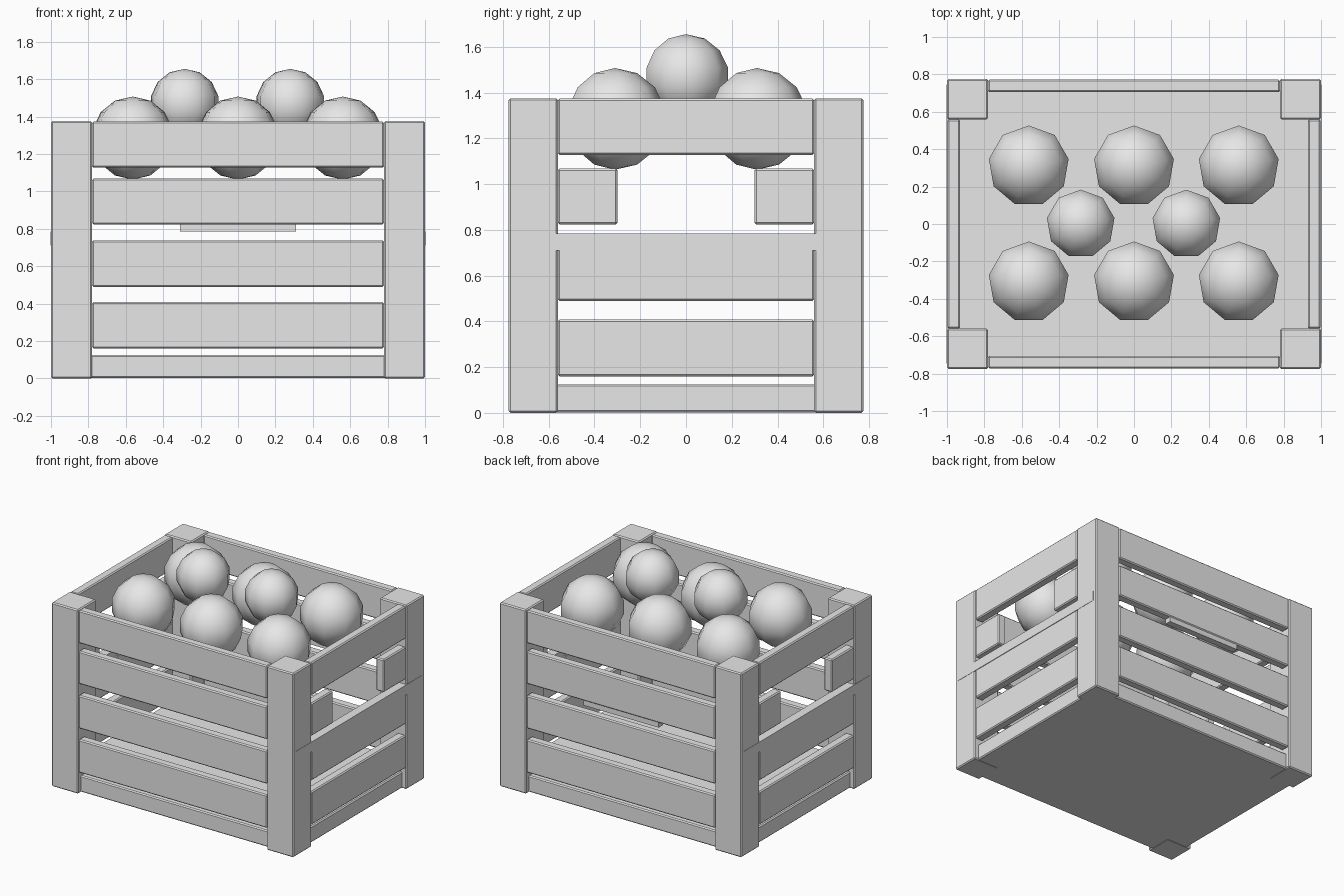
import bpy

cube = bpy.data.objects.get("Cube")
if cube:
    bpy.data.objects.remove(cube, do_unlink=True)

grey = bpy.data.materials.new("plain_grey")
grey.use_nodes = True
grey.diffuse_color = (0.8, 0.8, 0.8, 1)
grey.node_tree.nodes["Principled BSDF"].inputs["Base Color"].default_value = (0.8, 0.8, 0.8, 1)


def box(name, low, high, bevel=0.008):
    """Axis-aligned board between two corners, with softened edges."""
    centre = [(a + b) / 2 for a, b in zip(low, high)]
    bpy.ops.mesh.primitive_cube_add(size=1, location=centre)
    board = bpy.context.object
    board.name = name
    board.scale = [abs(b - a) for a, b in zip(low, high)]
    bpy.ops.object.transform_apply(location=False, rotation=False, scale=True)
    board.data.materials.append(grey)
    if bevel:
        mod = board.modifiers.new("soft_edges", "BEVEL")
        mod.width = bevel
        mod.segments = 1
    return board


def ball(name, location, radius):
    """Coarse nine-sided ball with smooth shading."""
    bpy.ops.mesh.primitive_uv_sphere_add(segments=9, ring_count=7, radius=radius, location=location)
    fruit = bpy.context.object
    fruit.name = name
    fruit.data.materials.append(grey)
    bpy.ops.object.shade_smooth()


HALF_X, HALF_Y, HEIGHT = 1.0, 0.775, 1.375
POST_X, POST_Y = 0.78, 0.56          # inner faces of the corner posts
THICK, INSET = 0.07, 0.003           # slat thickness and setback
LEVELS = [(0.16, 0.408), (0.49, 0.738), (0.823, 1.068), (1.127, 1.373)]
HANDLE = 2                           # level broken by the hand holes

# Floor board
box("floor_board", (-0.965, -0.74, 0.002), (0.965, 0.74, 0.125))

# Corner posts
for sx in (-1, 1):
    for sy in (-1, 1):
        box("corner_post", (min(sx * POST_X, sx * HALF_X), min(sy * POST_Y, sy * HALF_Y), 0),
            (max(sx * POST_X, sx * HALF_X), max(sy * POST_Y, sy * HALF_Y), HEIGHT))

# Long slats on front and back
for side, name in ((-1, "front_slat"), (1, "back_slat")):
    ys = sorted((side * (HALF_Y - INSET), side * (HALF_Y - THICK)))
    for bottom, top in LEVELS:
        box(name, (-POST_X, ys[0], bottom), (POST_X, ys[1], top))

# Short slats on both ends, with a hand hole in one level
for side, name in ((-1, "right_slat"), (1, "left_slat")):
    xs = sorted((side * (HALF_X - INSET), side * (HALF_X - THICK)))
    for i, (bottom, top) in enumerate(LEVELS):
        spans = [(-POST_Y, -0.3), (0.3, POST_Y)] if i == HANDLE else [(-POST_Y, POST_Y)]
        for y0, y1 in spans:
            box(name, (xs[0], y0, bottom), (xs[1], y1, top))
    # Thin rail under the hand hole, laid across the posts
    rail = sorted((side * (HALF_X + 0.002), side * (HALF_X - THICK + 0.005)))
    box("hand_hole_rail", (rail[0], -0.745, 0.71), (rail[1], 0.745, 0.785), 0)

# Small plate under the back slat
box("back_plate", (-0.31, 0.715, 0.785), (0.31, 0.765, 0.9), 0)

# Lower layer of balls, then the two on top
for x in (-0.563, 0, 0.56):
    for y in (-0.31, 0.31):
        ball("lower_ball", (x, y, 1.285), 0.222)
for x in (-0.285, 0.28):
    ball("upper_ball", (x, 0, 1.467), 0.188)
